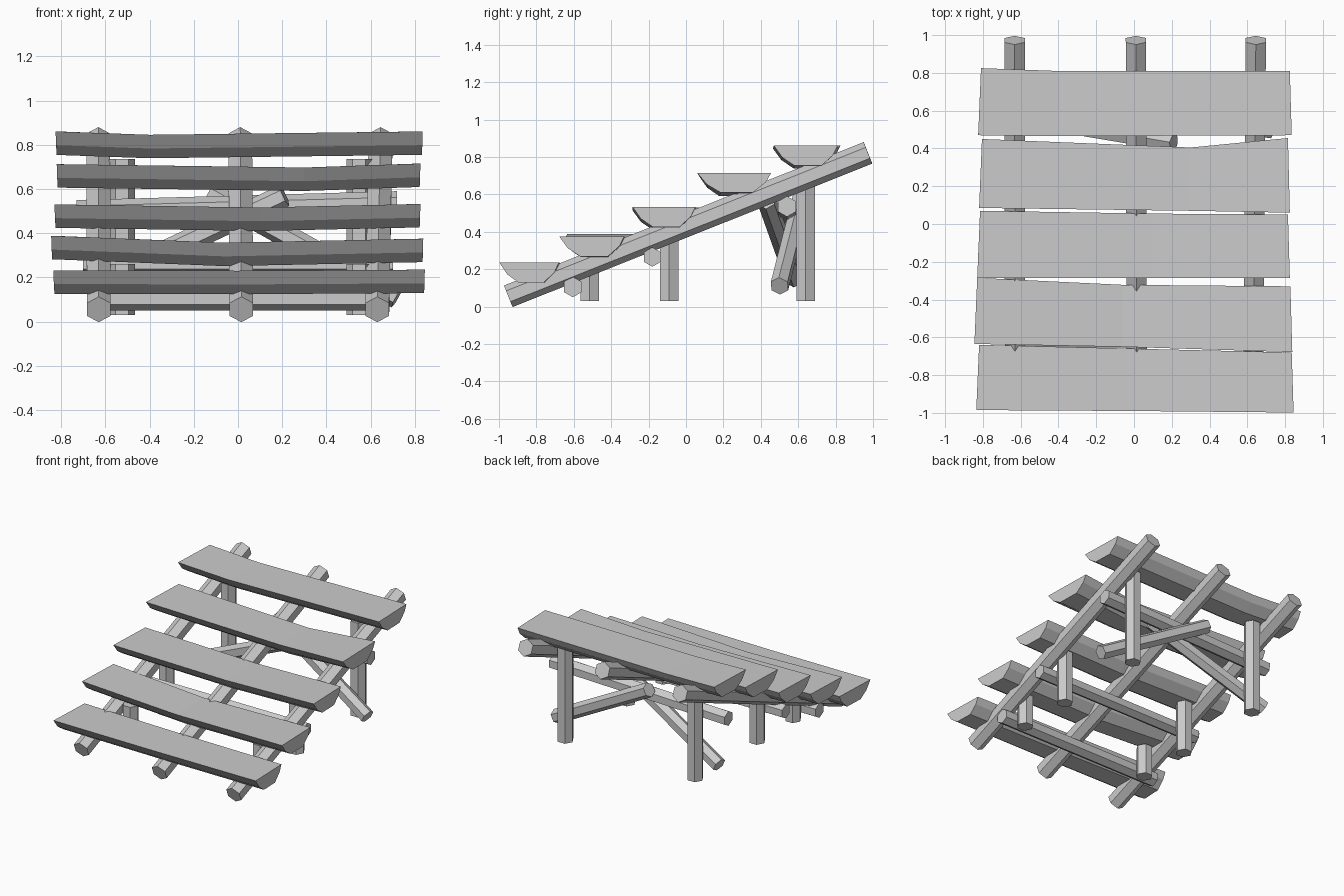
import bpy, bmesh
from math import cos, sin, pi
from mathutils import Vector

cube = bpy.data.objects.get("Cube")
if cube:
    bpy.data.objects.remove(cube, do_unlink=True)

# Single weathered grey
grey = bpy.data.materials.new("plain_grey")
grey.use_nodes = True
colour = (0.6, 0.6, 0.6, 1)
grey.diffuse_color = colour
grey.node_tree.nodes["Principled BSDF"].inputs["Base Color"].default_value = colour


def loft(name, rings):
    """Skin a closed, flat shaded solid through matching rings of points."""
    bm = bmesh.new()
    loops = [[bm.verts.new(p) for p in ring] for ring in rings]
    n = len(loops[0])
    for a, b in zip(loops, loops[1:]):
        for i in range(n):
            j = (i + 1) % n
            bm.faces.new((a[i], a[j], b[j], b[i]))
    bm.faces.new(loops[0][::-1])
    bm.faces.new(loops[-1])
    bmesh.ops.recalc_face_normals(bm, faces=bm.faces)
    mesh = bpy.data.meshes.new(name)
    bm.to_mesh(mesh)
    bm.free()
    mesh.materials.append(grey)
    obj = bpy.data.objects.new(name, mesh)
    bpy.context.collection.objects.link(obj)


def pole(name, start, end, radius=0.058, corner=(0, 0, 1)):
    """Six-sided pole with one edge turned towards the corner direction."""
    start, end = Vector(start), Vector(end)
    axis = (end - start).normalized()
    u = Vector(corner)
    u = (u - axis * u.dot(axis)).normalized()
    v = axis.cross(u)
    ring = [radius * (cos(k * pi / 3) * u + sin(k * pi / 3) * v) for k in range(6)]
    loft(name, [[p + r for r in ring] for p in (start, end)])


# Half-log section: fraction of depth from front to back, drop below the top
SECTION = [(0, 0), (0.13, 0.062), (0.32, 0.106), (0.75, 0.106), (0.93, 0.05), (1, 0)]


def tread(name, stations):
    """Each station is x, front y, back y, top z."""
    rings = []
    for i, (x, front, back, top) in enumerate(stations):
        skew = {0: 0.015, len(stations) - 1: -0.01}.get(i, 0)
        rings.append([(x + skew * f, front + (back - front) * f, top - drop)
                      for f, drop in SECTION])
    loft(name, rings)


# Treads, from lowest to highest
tread("tread_1", [(-0.835, -0.985, -0.64, 0.232), (0, -0.99, -0.66, 0.23),
                  (0.845, -0.998, -0.68, 0.235)])
tread("tread_2", [(-0.845, -0.635, -0.285, 0.388), (-0.06, -0.65, -0.322, 0.357),
                  (0.838, -0.678, -0.33, 0.375)])
tread("tread_3", [(-0.83, -0.287, 0.07, 0.53), (0.1, -0.287, 0.055, 0.516),
                  (0.825, -0.285, 0.05, 0.532)])
tread("tread_4", [(-0.82, 0.085, 0.45, 0.712), (0.3, 0.07, 0.405, 0.697),
                  (0.825, 0.06, 0.455, 0.715)])
tread("tread_5", [(-0.825, 0.47, 0.825, 0.86), (-0.4, 0.465, 0.81, 0.845),
                  (0.835, 0.47, 0.81, 0.86)])

# Sloping rails
for name, x0, x1 in (("right", -0.63, -0.632), ("middle", 0.015, 0.01), ("left", 0.63, 0.645)):
    pole(name + "_rail", (x0, -0.95, 0.055), (x1, 0.973, 0.822), 0.062)

# Upright posts just inside the outer rails
for row, y, top in (("front", -0.515, 0.26), ("middle", -0.09, 0.44), ("back", 0.64, 0.735)):
    for side, x in (("right", -0.525), ("left", 0.548)):
        pole(f"{row}_{side}_post", (x, y, 0.03), (x, y, top), corner=(1, 0, 0))

# Cross beams under the rails
pole("front_cross_beam", (-0.68, -0.605, 0.105), (0.68, -0.605, 0.105), 0.055)
pole("middle_cross_beam", (-0.7, -0.18, 0.265), (0.7, -0.18, 0.265), 0.052)
pole("back_cross_beam", (-0.73, 0.54, 0.495), (0.72, 0.54, 0.535), 0.055)

# Diagonal braces crossing at the back
pole("right_brace", (-0.68, 0.58, 0.15), (0.21, 0.43, 0.57), 0.052)
pole("left_brace", (0.72, 0.5, 0.11), (-0.13, 0.62, 0.58), 0.052)
